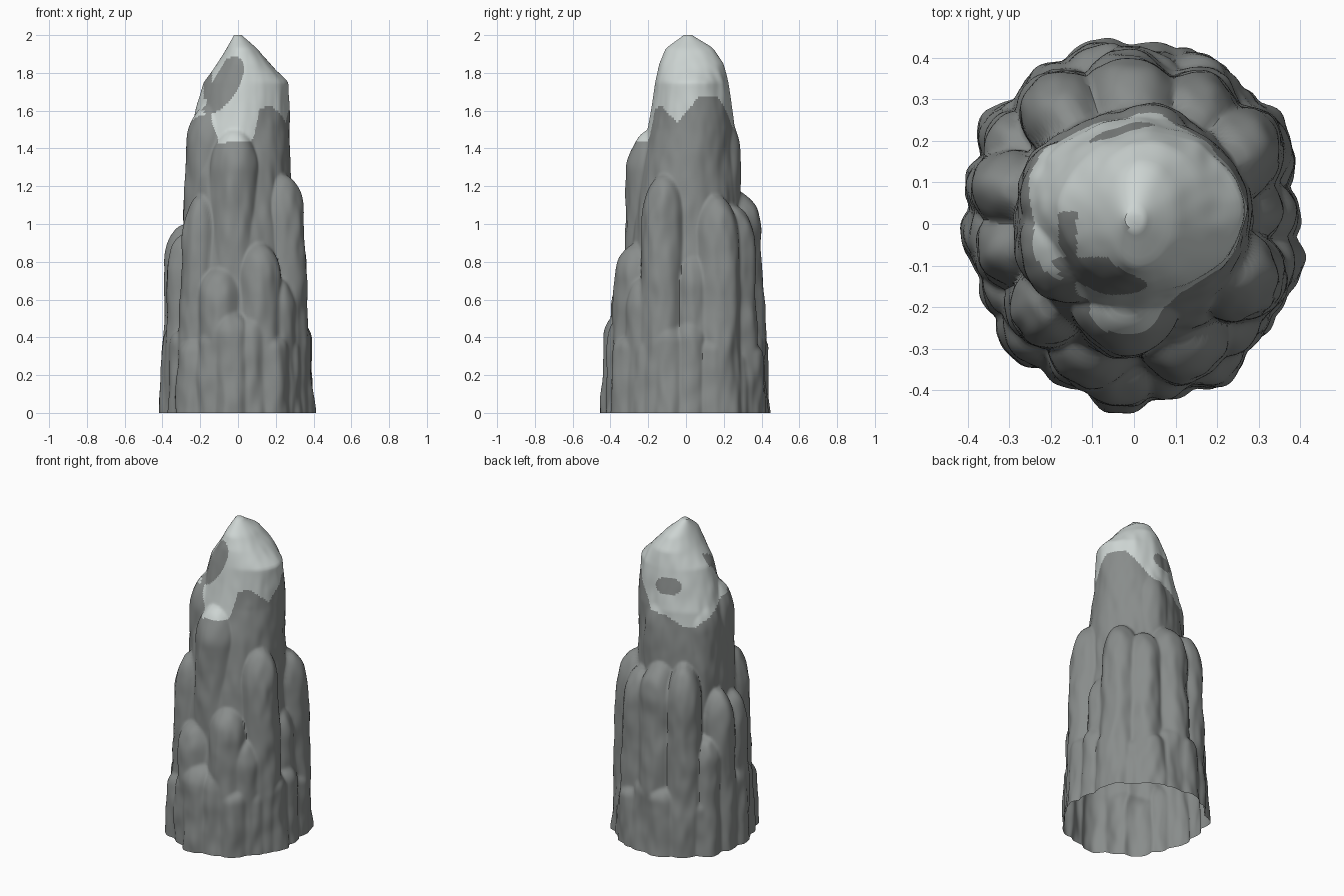
import bpy, math
from mathutils import Vector, noise

cube = bpy.data.objects.get("Cube")
if cube:
    bpy.data.objects.remove(cube)

SEGMENTS, ROWS, HEIGHT = 240, 160, 2.0


def make_material(name, colour):
    mat = bpy.data.materials.new(name)
    mat.use_nodes = True
    mat.diffuse_color = (*colour, 1)
    mat.node_tree.nodes["Principled BSDF"].inputs["Base Color"].default_value = (*colour, 1)
    return mat


def interpolate(table, key):
    """Linear lookup in rows of (key, values...)."""
    for a, b in zip(table, table[1:]):
        if key <= b[0]:
            t = (key - a[0]) / (b[0] - a[0])
            return [p + (q - p) * t for p, q in zip(a[1:], b[1:])]
    return table[-1][1:]


def far_hit(ux, uy, cx, cy, rx, ry):
    """Distance from the axis to the far side of an ellipse."""
    ux, uy, cx, cy = ux / rx, uy / ry, cx / rx, cy / ry
    a, b = ux * ux + uy * uy, ux * cx + uy * cy
    disc = b * b - a * (cx * cx + cy * cy - 1)
    return (b + math.sqrt(disc)) / a if disc > 0 else 0


# Central spire: height, centre x, centre y, half width, half depth
core = [
    (0, 0, 0, .37, .41), (.32, 0, 0, .37, .4), (.45, 0, 0, .32, .35),
    (1, 0, 0, .29, .29), (1.25, 0, .01, .28, .26), (1.5, .01, .03, .26, .23),
    (1.75, .04, .03, .22, .19), (1.85, .03, .03, .14, .17),
    (1.93, .02, .02, .08, .13), (2, 0, .01, .02, .02),
]

# Rock columns: centre x, centre y, radius, top height
shoulders = [
    (-.16, -.06, .14, 1.64), (-.16, .08, .14, 1.59), (.04, .18, .13, 1.61),
    (.13, .09, .12, 1.84), (.13, -.06, .12, 1.72), (-.02, -.2, .14, 1.5),
]
tall_columns = [
    (.26, -.13, .12, 1.26), (.26, .18, .12, 1.15), (-.01, .3, .13, 1.17),
    (.15, .27, .12, 1.1), (-.18, .28, .11, 1.18), (-.31, .09, .1, 1),
    (-.22, -.21, .1, 1.15), (-.3, -.06, .1, .95), (.27, .04, .1, .85),
    (.12, -.28, .12, .9), (-.1, -.29, .12, .77), (.22, -.24, .09, .72),
    (-.3, .2, .08, .72),
]
# Low ring of short columns around the foot, alternately broad and narrow
foot_ring = []
for i in range(18):
    a = math.tau * (i + .2) / 18
    foot_ring.append((.31 * math.cos(a), .35 * math.sin(a), .09 + .015 * (i % 2),
                      .44 + .06 * math.cos(4 * a) - .04 * math.sin(a)))
columns = shoulders + tall_columns + foot_ring


def row_radii(z):
    """Outline of the whole rock at one height, as radius per direction."""
    shapes = [interpolate(core, z)]
    for cx, cy, r, top in columns:
        if z < top:
            dome = min(1, (top - z) / min(.22, top * .22))
            size = r * (1 - .08 * z / top) * (1 - (1 - dome) ** 2) ** .5 + .001
            lean = 1 - .08 * z
            shapes.append((cx * lean, cy * lean, size, size))
    radii = []
    for j in range(SEGMENTS):
        a = math.tau * j / SEGMENTS
        ux, uy = math.cos(a), math.sin(a)
        r = max(far_hit(ux, uy, *s) for s in shapes)
        spot = Vector((ux * r, uy * r, z * .4))
        rough = noise.noise(spot * 9) + .5 * noise.noise(spot * 20)
        radii.append(r * (1 + .04 * rough))
    return radii


# Sample the outline and soften the joins between columns
heights = [HEIGHT * i / ROWS for i in range(ROWS + 1)]
raw = [row_radii(z) for z in heights]
grid = []
for i, row in enumerate(raw):
    below, above = raw[max(i - 1, 0)], raw[min(i + 1, ROWS)]
    grid.append([.4 * row[j] + .15 * (row[j - 1] + row[(j + 1) % SEGMENTS] + below[j] + above[j])
                 for j in range(SEGMENTS)])

verts = [(r * math.cos(math.tau * j / SEGMENTS), r * math.sin(math.tau * j / SEGMENTS), z)
         for z, row in zip(heights, grid) for j, r in enumerate(row)]
faces = []
for i in range(ROWS):
    for j in range(SEGMENTS):
        k = (j + 1) % SEGMENTS
        faces.append((i * SEGMENTS + j, i * SEGMENTS + k,
                      (i + 1) * SEGMENTS + k, (i + 1) * SEGMENTS + j))
faces.append(tuple(range(ROWS * SEGMENTS, (ROWS + 1) * SEGMENTS)))

mesh = bpy.data.meshes.new("rock_spire")
mesh.from_pydata(verts, [], faces)
spire = bpy.data.objects.new("rock_spire", mesh)
bpy.context.collection.objects.link(spire)
mesh.materials.append(make_material("grey_rock", (.25, .265, .26)))
mesh.materials.append(make_material("pale_snow", (.61, .66, .645)))

# Snow line: direction in degrees, height
snow_line = [
    (-180, 1.54), (-135, 1.58), (-116, 1.42), (-68, 1.44), (-55, 1.6), (-35, 1.63),
    (-10, 1.53), (15, 1.69), (40, 1.66), (75, 1.5), (135, 1.4), (180, 1.54),
]


def is_snow(p):
    line = interpolate(snow_line, math.degrees(math.atan2(p.y, p.x)))[0]
    line += .02 * noise.noise(p * 9)
    # Bare patches at the front, the side streak and the back
    dz = p.z - 1.735
    front = p.y < -.08 and ((p.x + .085 - .45 * dz) / .095) ** 2 + (dz / .15) ** 2 < 1
    streak = abs(p.x + .16) < .022 and -.1 < p.y < .03 and p.z > 1.66
    back = p.y > 0 and ((p.x + .03) / .08) ** 2 + ((p.z - 1.65) / .055) ** 2 < 1
    return p.z > line and not (front or streak or back)


for face in mesh.polygons:
    face.material_index = int(is_snow(face.center))

bpy.ops.object.select_all(action="DESELECT")
spire.select_set(True)
bpy.context.view_layer.objects.active = spire
bpy.ops.object.shade_smooth_by_angle(angle=math.radians(50))
